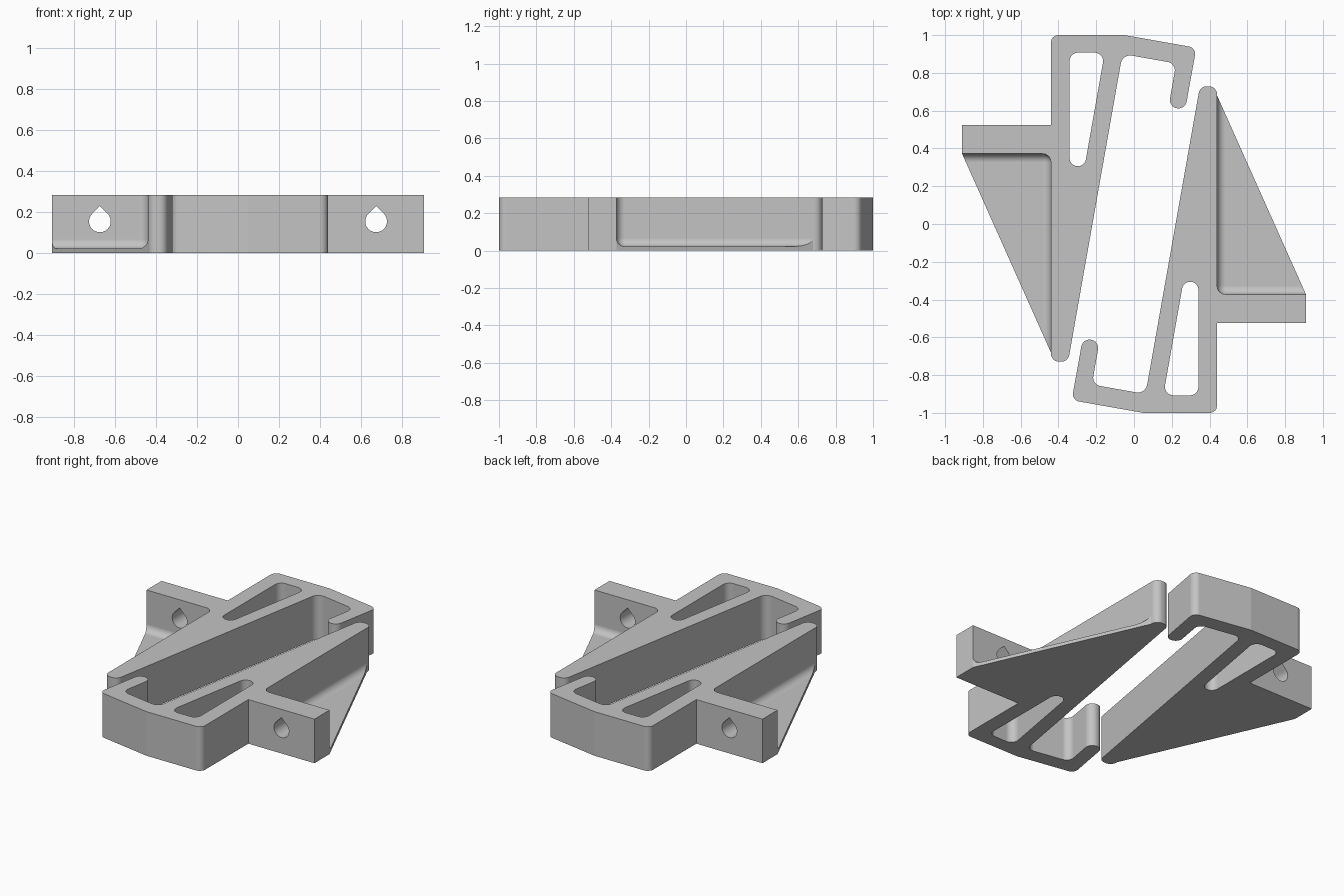
import bpy
import bmesh
from math import radians, pi, sin, cos, ceil
from mathutils import Vector, Matrix

HEIGHT = 0.283
WEB = 0.022      # thickness of the triangular gusset
WALL = 0.44      # outer face of the long arm

if "Cube" in bpy.data.objects:
    bpy.data.objects.remove(bpy.data.objects["Cube"])

grey = bpy.data.materials.new("plain grey")
grey.use_nodes = True
colour = (0.55, 0.55, 0.55, 1)
grey.diffuse_color = colour
grey.node_tree.nodes["Principled BSDF"].inputs["Base Color"].default_value = colour


def rounded(corners):
    """Turn (x, y, radius) corners into a polygon with filleted corners."""
    points = []
    for i, (x, y, r) in enumerate(corners):
        p = Vector((x, y))
        if r == 0:
            points.append(p)
            continue
        a = (Vector(corners[i - 1][:2]) - p).normalized()
        b = (Vector(corners[(i + 1) % len(corners)][:2]) - p).normalized()
        half = a.angle(b) / 2
        centre = p + (a + b).normalized() * r / sin(half)
        start = p + a * r * cos(half) / sin(half) - centre
        turn = pi - 2 * half
        if a.x * b.y - a.y * b.x > 0:
            turn = -turn
        steps = ceil(abs(turn) / radians(7.5))
        for k in range(steps + 1):
            points.append(centre + Matrix.Rotation(turn * k / steps, 2) @ start)
    return points


def link(name, bm):
    bmesh.ops.recalc_face_normals(bm, faces=bm.faces)
    mesh = bpy.data.meshes.new(name)
    bm.to_mesh(mesh)
    bm.free()
    mesh.materials.append(grey)
    obj = bpy.data.objects.new(name, mesh)
    bpy.context.collection.objects.link(obj)
    return obj


def prism(name, points, low, high):
    """Extrude a flat outline from z = low to z = high."""
    bm = bmesh.new()
    face = bm.faces.new([bm.verts.new((p.x, p.y, low)) for p in points])
    top = bmesh.ops.extrude_face_region(bm, geom=[face])["geom"]
    verts = [v for v in top if isinstance(v, bmesh.types.BMVert)]
    bmesh.ops.translate(bm, vec=(0, 0, high - low), verts=verts)
    return link(name, bm)


# Outline of one clamp half: arm, gusset, mounting tab, base and hook
outline = [
    (0.349, 0.729, 0.043), (WALL, 0.729, 0.043),
    (WALL, 0.68, 0), (0.91, -0.372, 0),
    (0.91, -0.524, 0), (WALL, -0.524, 0),
    (WALL, -1, 0.04), (0.05, -1, 0),
    (-0.33, -0.933, 0.04), (-0.271, -0.605, 0.044),
    (-0.183, -0.621, 0.044), (-0.223, -0.85, 0.045),
    (0.061, -0.9, 0.05),
]
half = prism("clamp_half_right", rounded(outline), 0, HEIGHT)

# Tapered slot through the base of the arm
slot = prism("slot_cutter", rounded([
    (0.155, -0.907, 0.045), (0.341, -0.907, 0.045),
    (0.341, -0.306, 0.043), (0.261, -0.306, 0.043)]), -0.1, 0.5)

# Round-edged pocket that leaves the thin gusset
bm = bmesh.new()
bmesh.ops.create_cube(bm, size=1)
for v in bm.verts:
    v.co = (1.3 if v.co.x > 0 else WALL,
            1.3 if v.co.y > 0 else -0.372,
            0.8 if v.co.z > 0 else WEB)
bmesh.ops.bevel(bm, geom=bm.edges[:], offset=0.045, segments=12,
                profile=0.5, affect='EDGES')
pocket = link("pocket_cutter", bm)

# Teardrop screw hole through the tab
r = 0.053
drop = [Vector((r * cos(t), r * sin(t)))
        for t in (radians(135 + 270 * k / 36) for k in range(37))]
drop.append(Vector((0, r * 2 ** 0.5)))
hole = prism("hole_cutter", drop, -0.2, 0.2)
hole.data.transform(Matrix.Translation((0.675, -0.45, 0.155))
                    @ Matrix.Rotation(pi / 2, 4, 'X'))

# Cut the three openings and keep the result as plain mesh
cutters = (slot, pocket, hole)
for cutter in cutters:
    cutter.hide_render = True
    cut = half.modifiers.new(cutter.name, 'BOOLEAN')
    cut.operation = 'DIFFERENCE'
    cut.solver = 'EXACT'
    cut.object = cutter
graph = bpy.context.evaluated_depsgraph_get()
result = bpy.data.meshes.new_from_object(half.evaluated_get(graph))
half.modifiers.clear()
half.data = result
for cutter in cutters:
    bpy.data.objects.remove(cutter)

# Smooth fillets, crisp edges
bpy.ops.object.select_all(action='DESELECT')
half.select_set(True)
bpy.context.view_layer.objects.active = half
bpy.ops.object.shade_smooth_by_angle(angle=radians(9))
weighted = half.modifiers.new("even shading", 'WEIGHTED_NORMAL')
weighted.keep_sharp = True

# The second half is the same piece turned half a circle
other = half.copy()
other.name = "clamp_half_left"
other.rotation_euler.z = pi
bpy.context.collection.objects.link(other)
